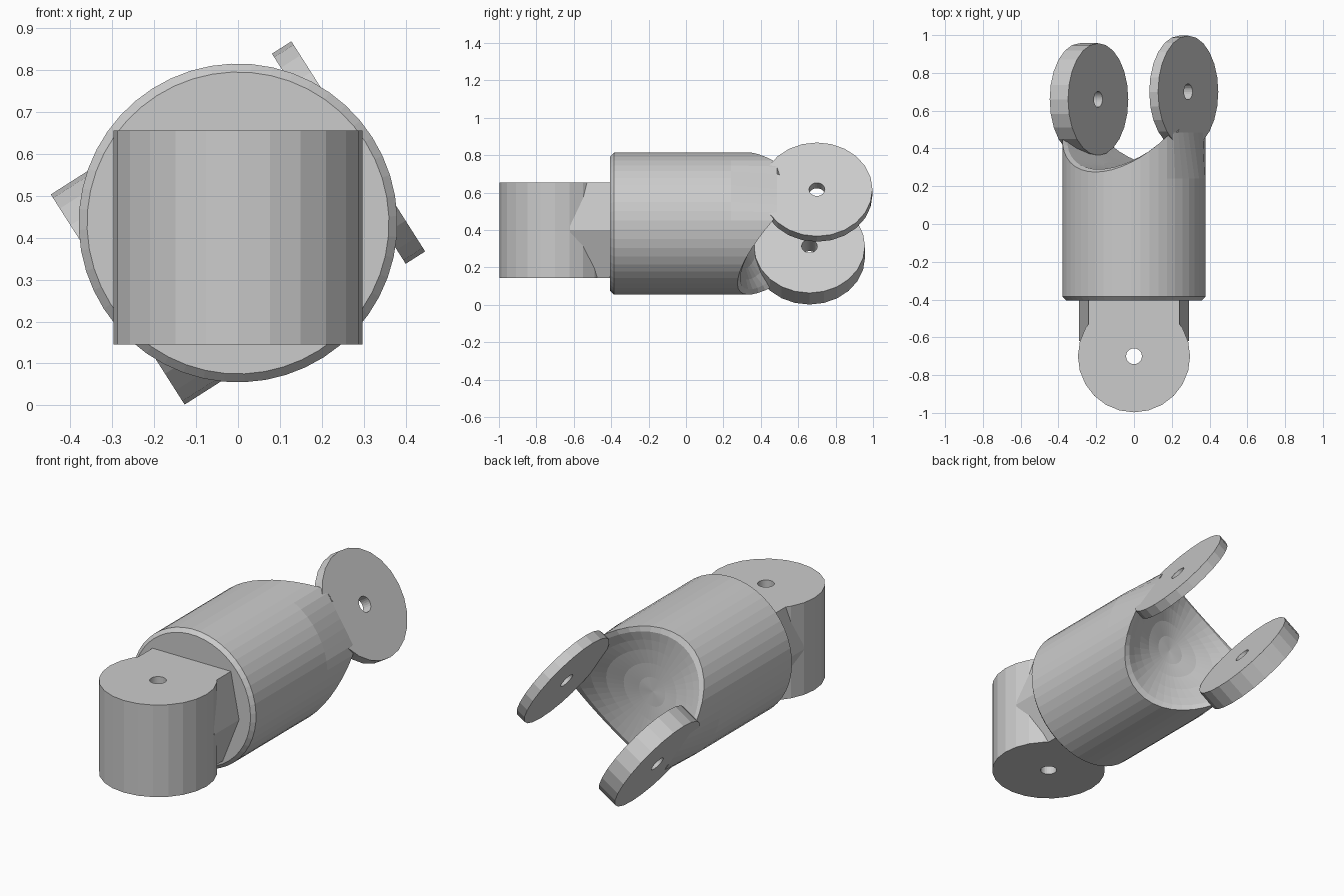
import bpy, bmesh
from math import sin, cos, pi, sqrt
from mathutils import Vector

if "Cube" in bpy.data.objects:
    bpy.data.objects.remove(bpy.data.objects["Cube"])

ROLL = 0.567                                  # fork is rolled about the long axis
N = Vector((cos(ROLL), 0, sin(ROLL)))         # fork pin direction
T = Vector((-sin(ROLL), 0, cos(ROLL)))
Y = Vector((0, 1, 0))
X, Z = Vector((1, 0, 0)), Vector((0, 0, 1))
AXIS = Vector((0, 0, 0.435))                  # body axis


def loft(name, rings, cyclic=False, caps=True):
    """Skin a list of equal-length point rings."""
    bm = bmesh.new()
    vr = [[bm.verts.new(p) for p in r] for r in rings]
    n = len(vr[0])
    pairs = list(zip(vr, vr[1:])) + ([(vr[-1], vr[0])] if cyclic else [])
    for a, b in pairs:
        for i in range(n):
            j = (i + 1) % n
            bm.faces.new((a[i], a[j], b[j], b[i]))
    if caps and not cyclic:
        bm.faces.new(vr[0])
        bm.faces.new(vr[-1])
    bmesh.ops.remove_doubles(bm, verts=bm.verts, dist=1e-5)
    bmesh.ops.recalc_face_normals(bm, faces=bm.faces)
    me = bpy.data.meshes.new(name)
    bm.to_mesh(me)
    bm.free()
    ob = bpy.data.objects.new(name, me)
    bpy.context.collection.objects.link(ob)
    return ob


def circle(c, u, v, r, n=24):
    return [c + u * (r * cos(2 * pi * i / n)) + v * (r * sin(2 * pi * i / n)) for i in range(n)]


def drilled_disc(name, a, b, u, v, r, hole=0.042):
    """Thick round plate from centre a to centre b with a pin hole."""
    loft(name, [circle(a, u, v, r), circle(b, u, v, r),
                circle(b, u, v, hole), circle(a, u, v, hole)], cyclic=True)


# Body: chamfered front, saddle-shaped back, flats beside the fork discs
FLAT = 0.34


def saddle(n):
    return 0.67 - sqrt(0.38 ** 2 - n * n)


def body_ring(r, y, flat=False):
    pts = []
    for i in range(48):
        a = 2 * pi * i / 48
        n, t = r * cos(a), r * sin(a)
        if flat:
            n = max(-FLAT, min(FLAT, n))
        pts.append(AXIS + N * n + T * t + Y * (y(n) if callable(y) else y))
    return pts


rings = [body_ring(0.36, -0.405), body_ring(0.38, -0.385), body_ring(0.38, 0.24),
         body_ring(0.38, lambda n: saddle(n) - 0.015, True)]
rings += [body_ring(r, saddle, True) for r in (0.352, 0.3, 0.24, 0.16, 0.08, 0.0)]
loft("body", rings, caps=False)
front = loft("body_front_face", [body_ring(0.36, -0.405), body_ring(0.36, -0.39)])

# Fork discs
for name, inner, outer, y in (("fork_disc_right", 0.285, FLAT, 0.70),
                              ("fork_disc_left", -0.225, -FLAT, 0.66)):
    c = AXIS + Y * y
    drilled_disc(name, c + N * inner, c + N * outer, Y, T, 0.297)

# Tongue and the neck joining it to the body
drilled_disc("tongue", Vector((0, -0.70, 0.145)), Vector((0, -0.70, 0.655)), X, Y, 0.297)
profile = [(0.29, 0.40), (0.24, 0.655), (-0.24, 0.655), (-0.29, 0.40), (-0.19, 0.145), (0.19, 0.145)]
loft("neck", [[Vector((x, y, z)) for x, z in profile] for y in (-0.62, -0.39)])
